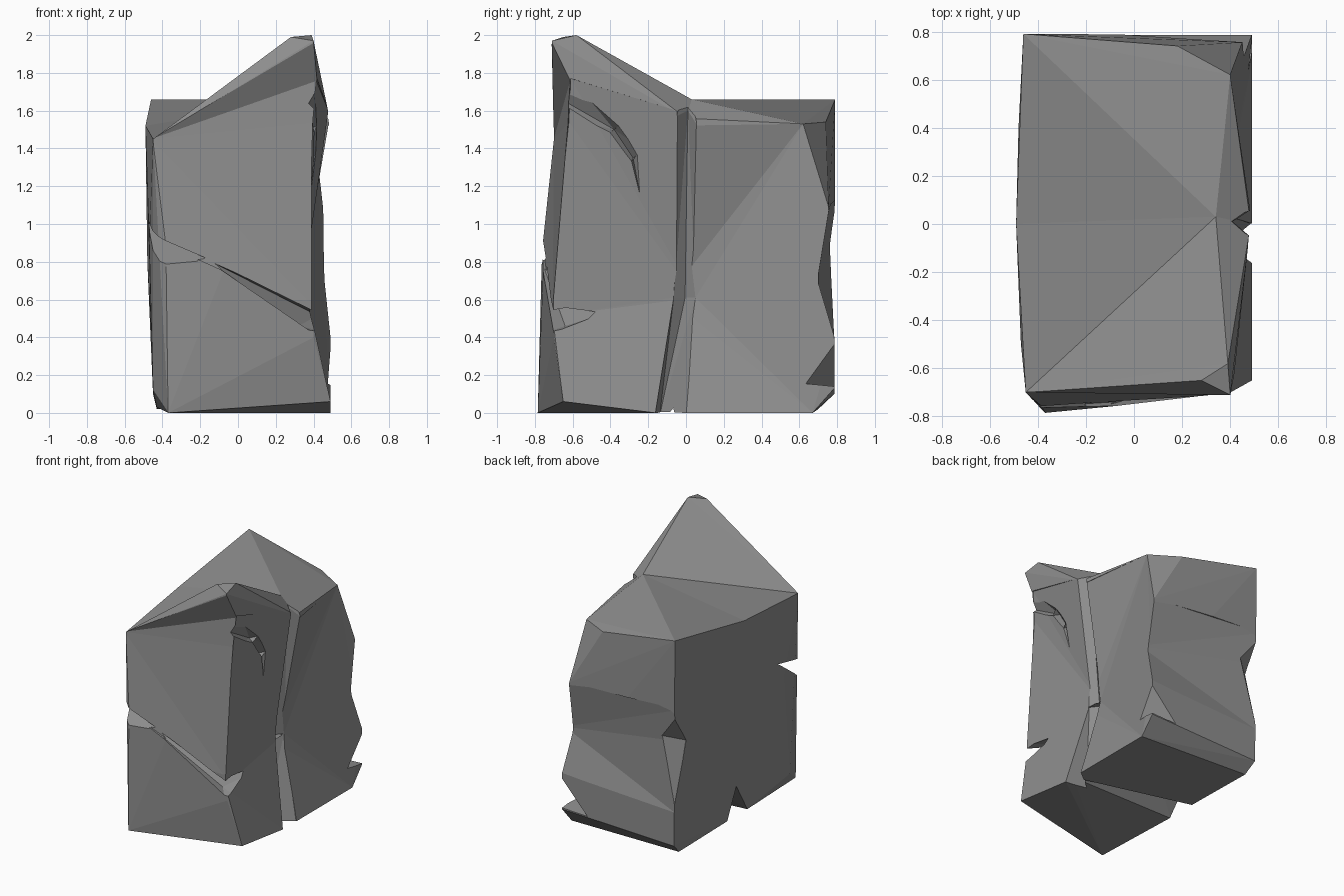
import bpy, bmesh

stone = bpy.data.materials.new("grey stone")
stone.diffuse_color = (0.27, 0.27, 0.27, 1)


def hull(name, points):
    """Flat-faced convex chunk spanned by a few corner points."""
    bm = bmesh.new()
    verts = [bm.verts.new(p) for p in points]
    res = bmesh.ops.convex_hull(bm, input=verts)
    loose = {v for v in res["geom_interior"] + res["geom_unused"]
             if isinstance(v, bmesh.types.BMVert)}
    bmesh.ops.delete(bm, geom=list(loose), context="VERTS")
    bmesh.ops.recalc_face_normals(bm, faces=bm.faces)
    me = bpy.data.meshes.new(name)
    bm.to_mesh(me)
    bm.free()
    me.materials.append(stone)
    ob = bpy.data.objects.new(name, me)
    bpy.context.collection.objects.link(ob)
    return ob


def combine(ob, others, operation):
    """Boolean the other chunks into this one, bake the result, drop them."""
    for c in others:
        c.hide_render = True
        mod = ob.modifiers.new("cut", "BOOLEAN")
        mod.operation, mod.solver, mod.object = operation, "EXACT", c
    dg = bpy.context.evaluated_depsgraph_get()
    baked = bpy.data.meshes.new_from_object(ob.evaluated_get(dg))
    ob.modifiers.clear()
    ob.data = baked
    for c in others:
        bpy.data.objects.remove(c)


def carve(ob, *cuts):
    combine(ob, [hull("cutter", c) for c in cuts], "DIFFERENCE")


# Shared edges of both halves: the top ridge, the right and left seams
ridge = [(-.49, 0, 1.52), (.34, .03, 1.66)]
right_seam = [(.485, 0, 1.56), (.485, -.01, .6), (.49, -.08, 0)]
left_seam = [(-.465, .03, .9), (-.45, .04, .27)]

# Front half: leaning block with a high right corner
front = hull("cracked_rock", ridge + right_seam + left_seam + [
    (-.45, -.70, 1.45), (.40, -.71, 1.97), (.28, -.65, 1.99), (.39, -.58, 2.0),
    (-.38, -.76, .9), (-.38, -.765, .75), (.39, -.70, .51), (.40, -.70, .40),
    (-.37, -.785, 0), (.49, -.65, .06), (.49, -.16, 0),
    (.48, -.05, 1.57), (.485, -.09, .61),
    (-.47, -.5, .9), (-.45, -.6, .12), (-.43, -.12, .03),
    (-.1, .1, 1.2), (-.1, .1, .3)])

# Ledge running down the right side: (upper edge, lower edge, inner edge)
ledge = [((.48, -.66, 1.84), (.48, -.68, 1.57), (.375, -.66, 1.66)),
         ((.48, -.33, 1.54), (.48, -.44, 1.46), (.36, -.38, 1.50)),
         ((.48, -.22, 1.39), (.48, -.31, 1.29), (.37, -.28, 1.35)),
         ((.48, -.22, 1.04), (.48, -.24, 1.04), (.39, -.23, 1.08))]
carve(front,
      # hollow right side, creased at knee height
      [(.36, -.07, .61), (.355, .05, .61), (.39, -.73, .51),
       (.48, -.05, 1.57), (.49, .05, 1.57), (.41, -.61, 1.77), (.39, -.62, 1.54),
       (.49, -.16, 0), (.49, .05, 0), (.49, -.65, .06), (.8, -.8, 1.7),
       (.8, .1, 1.57), (.8, .1, -.1), (.8, -.8, -.1)],
      # top folded along the diagonal
      [(-.45, -.7, 1.45), (.34, .03, 1.66), (-.49, 0, 1.52), (.39, -.58, 2.0),
       (.28, -.65, 1.99), (0, -.3, 2.4)],
      # flat upper front and recessed brow under the top corner
      [(-.46, -.70, 1.45), (-.40, -.76, .9), (-.18, -.745, .81), (.45, -.705, .51),
       (.45, -.61, 1.77), (.45, -.62, 1.54), (.42, -.71, 1.97),
       (.45, -.95, 1.9), (.45, -.95, .51), (-.46, -.95, 1.45), (-.40, -.95, .9)],
      # left chip and right crack of the front face
      [(-.52, -.9, .94), (-.52, -.9, .68), (-.17, -.74, .82), (-.50, -.40, 1.04)],
      [(.40, -.9, .51), (.55, -.9, .37), (.42, -.46, .515), (.55, -.70, .41),
       (.40, -.6, .515), (.55, -.6, .48), (-.18, -.77, .82), (.32, -.64, .46)],
      *[list(a) + list(b) for a, b in zip(ledge, ledge[1:])])

# Back half: lower slab with sloping back corners
back = hull("back_block", ridge + right_seam + left_seam + [
    (-.46, .79, 1.66), (.18, .74, 1.54), (.40, .62, 1.53),
    (.48, .06, 1.52), (.49, .07, .61), (.49, 0, 0),
    (.45, .755, 1.09), (.49, .70, .71), (.49, .785, .39), (.49, .785, .13),
    (.49, .67, 0), (-.43, .70, .02), (-.45, .785, .1), (-.48, .4, .8),
    (-.43, .12, .03)])
carve(back,
      # hollow right side
      [(.35, .05, .61), (.34, -.1, .61), (.48, .06, 1.52), (.50, -.1, 1.52),
       (.40, .62, 1.53), (.45, .755, 1.09), (.49, .70, .71), (.49, .785, .39),
       (.49, .67, 0), (.49, 0, 0), (.49, -.2, 0),
       (.8, -.2, 1.52), (.8, .8, 1.52), (.8, -.2, -.1), (.8, .8, -.1)],
      # chipped bottom right corner
      [(.52, .79, .40), (.52, .60, .16), (.27, .79, .13), (.52, .9, .40),
       (.52, .9, .13), (.42, .70, .15)],
      # back face bent in at mid height
      [(.53, .695, .71), (-.33, .76, .87), (-.5, .79, .87), (.53, .757, 1.09),
       (.53, .79, .39), (-.5, .795, 1.15), (-.5, .79, .34),
       (.53, 1, 1.09), (.53, 1, .39), (-.5, 1, 1.15), (-.5, 1, .34)],
      # long gouge in the back left edge
      [(-.60, .66, .86), (-.46, .66, .86), (-.33, .765, .9), (-.33, .95, .9),
       (-.47, .80, 1.1), (-.46, .79, .36), (-.6, .9, .9)])

# One solid stone, then the groove down its right side: outer front, outer back, inner
combine(front, [back], "UNION")
groove = [((.48, -.05, 1.57), (.48, .055, 1.53), (.41, .01, 1.60)),
          ((.355, -.065, .61), (.35, .05, .61), (.31, -.005, .61)),
          ((.49, -.165, -.02), (.49, 0, -.02), (.32, -.14, -.02))]
top = [(.52, -.055, 1.75), (.52, .055, 1.75), (.37, .02, 1.75)]
for a, b in [(top, groove[0]), (groove[0], groove[1]), (groove[1], groove[2])]:
    outer = [(.62, p[1], p[2]) for p in (*a[:2], *b[:2])]
    carve(front, list(a) + list(b) + outer)
